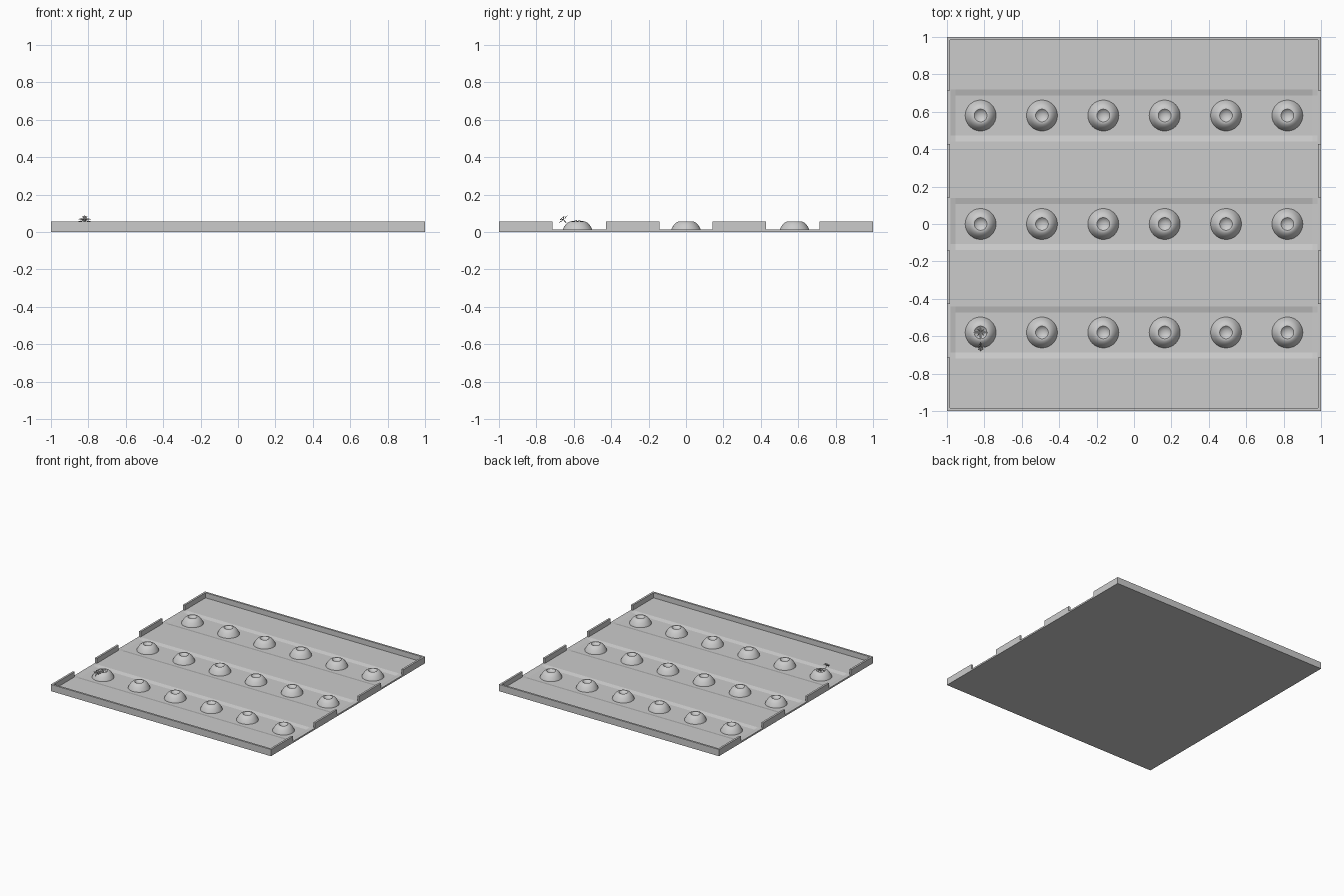
import bpy, bmesh, math
from mathutils import Matrix, Vector

if "Cube" in bpy.data.objects:
    bpy.data.objects.remove(bpy.data.objects["Cube"])

ROWS = [-0.58, 0.0, 0.58]
COLS = [-0.82 + 0.328 * i for i in range(6)]
FLOOR, TRENCH, WALL_H, WALL_T = 0.013, 0.004, 0.055, 0.016


def finish(name, bm, smooth=False):
    bmesh.ops.recalc_face_normals(bm, faces=bm.faces[:])
    me = bpy.data.meshes.new(name)
    bm.to_mesh(me)
    bm.free()
    ob = bpy.data.objects.new(name, me)
    bpy.context.collection.objects.link(ob)
    if smooth:
        bpy.context.view_layer.objects.active = ob
        ob.select_set(True)
        bpy.ops.object.shade_smooth_by_angle(angle=math.radians(40))
        ob.select_set(False)
    return ob


# soil slab with three shallow sloped furrows
xs = [-1, -0.98, -0.955, 0.955, 0.98, 1]
ys = [-1] + [r + d for r in ROWS for d in (-0.14, -0.108, 0.108, 0.14)] + [1]
bm = bmesh.new()
grid = []
for x in xs:
    col = []
    for y in ys:
        low = abs(x) < 0.96 and any(abs(y - r) < 0.12 for r in ROWS)
        col.append(bm.verts.new((x, y, TRENCH if low else FLOOR)))
    grid.append(col)
for i in range(len(xs) - 1):
    for j in range(len(ys) - 1):
        bm.faces.new((grid[i][j], grid[i + 1][j], grid[i + 1][j + 1], grid[i][j + 1]))
edges = [e for e in bm.edges if e.is_boundary]
skirt = bmesh.ops.extrude_edge_only(bm, edges=edges)["geom"]
for g in skirt:
    if isinstance(g, bmesh.types.BMVert):
        g.co.z = 0
bmesh.ops.contextual_create(bm, geom=[e for e in bm.edges if e.is_boundary])
finish("soil_slab", bm)


# low border walls, extruded from plan outlines
def wall(name, outline):
    bm = bmesh.new()
    f = bm.faces.new([bm.verts.new((x, y, 0)) for x, y in outline])
    up = bmesh.ops.extrude_face_region(bm, geom=[f], use_keep_orig=True)["geom"]
    bmesh.ops.translate(bm, vec=(0, 0, WALL_H),
                        verts=[v for v in up if isinstance(v, bmesh.types.BMVert)])
    finish(name, bm)


t = 1 - WALL_T
for s, name in ((-1, "front_wall"), (1, "back_wall")):
    wall(name, [(-1, s), (1, s), (1, s * 0.715), (t, s * 0.715),
                (t, s * t), (-t, s * t), (-t, s * 0.715), (-1, s * 0.715)])
    for sx, side in ((-1, "left"), (1, "right")):
        wall(f"{side}_wall_{name[:-5]}",
             [(sx, s * 0.143), (sx, s * 0.427), (sx * t, s * 0.427), (sx * t, s * 0.143)])

# planting mounds with a dimple on top
profile = [(0.083, 0.003), (0.081, 0.010), (0.076, 0.019), (0.068, 0.033), (0.059, 0.044),
           (0.049, 0.052), (0.040, 0.056), (0.034, 0.056), (0.027, 0.050),
           (0.017, 0.044), (0.0, 0.042)]
bm = bmesh.new()
pv = [bm.verts.new((r, 0, z)) for r, z in profile]
pe = [bm.edges.new(p) for p in zip(pv, pv[1:])]
bmesh.ops.spin(bm, geom=pv + pe, cent=(0, 0, 0), axis=(0, 0, 1),
               angle=2 * math.pi, steps=32)
bmesh.ops.remove_doubles(bm, verts=bm.verts[:], dist=1e-5)
first = finish("mound", bm, smooth=True)
for r in ROWS:
    for c in COLS:
        ob = first
        if (r, c) != (ROWS[0], COLS[0]):
            ob = first.copy()
            bpy.context.collection.objects.link(ob)
        ob.location = (c, r, 0)


# small leafy sprouts: folded leaves around a centre
def sprout(name, loc, rings, stem, tilt=0):
    bm = bmesh.new()
    for n, length, width, lift, z0, turn in rings:
        for k in range(n):
            rot = Matrix.Rotation(turn + k * 2 * math.pi / n, 3, 'Z')
            pts = [(0, 0, z0), (length * 0.5, width, z0 + lift),
                   (length, 0, z0 + lift * 0.7), (length * 0.5, -width, z0 + lift),
                   (length * 0.55, 0, z0 + lift * 0.6)]
            v = [bm.verts.new(rot @ Vector(p)) for p in pts]
            for f in ((0, 4, 1), (1, 4, 2), (0, 3, 4), (4, 3, 2)):
                bm.faces.new([v[i] for i in f])
    bmesh.ops.create_cone(bm, segments=6, radius1=0.003, radius2=0.002, depth=stem,
                          cap_ends=True, matrix=Matrix.Translation((0, 0, -stem / 2 + 0.003)))
    ob = finish(name, bm)
    ob.location = loc
    ob.rotation_euler.x = tilt


sprout("flat_sprout", (COLS[0], ROWS[0], 0.052),
       [(4, 0.042, 0.009, 0.008, 0, math.pi / 2), (4, 0.024, 0.006, 0.010, 0.001, math.pi / 4)],
       0.014)
sprout("raised_sprout", (COLS[0], -0.652, 0.062),
       [(4, 0.034, 0.008, 0.010, 0, 0), (4, 0.022, 0.006, 0.016, 0.003, math.pi / 4)],
       0.02, math.radians(40))
